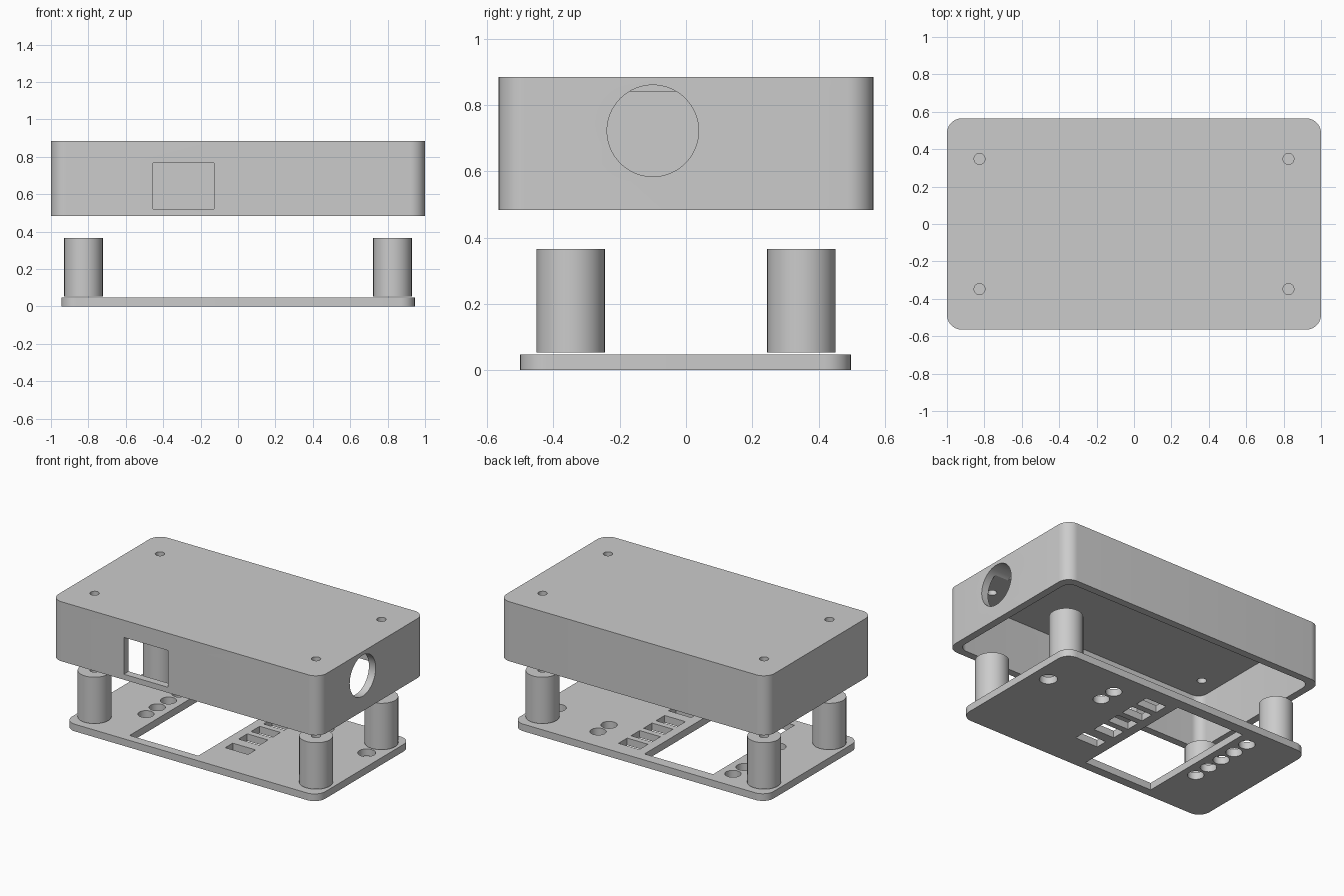
import bpy, bmesh, math
from mathutils import Matrix

if "Cube" in bpy.data.objects:
    bpy.data.objects.remove(bpy.data.objects["Cube"])

grey = bpy.data.materials.new("grey plastic")
grey.diffuse_color = (0.6, 0.6, 0.6, 1)
grey.use_nodes = True
grey.node_tree.nodes["Principled BSDF"].inputs["Base Color"].default_value = grey.diffuse_color


def prism(bm, points, z0, z1):
    """Extrude a closed outline from z0 to z1."""
    face = bm.faces.new([bm.verts.new((x, y, z0)) for x, y in points])
    top = bmesh.ops.extrude_face_region(bm, geom=[face])["geom"]
    bmesh.ops.translate(bm, vec=(0, 0, z1 - z0),
                        verts=[v for v in top if isinstance(v, bmesh.types.BMVert)])
    bmesh.ops.recalc_face_normals(bm, faces=bm.faces)


def rounded(x0, x1, y0, y1, r, n=10):
    """Outline of a rectangle with rounded corners."""
    pts = []
    for k, (cx, cy) in enumerate([(x1 - r, y1 - r), (x0 + r, y1 - r),
                                  (x0 + r, y0 + r), (x1 - r, y0 + r)]):
        for i in range(n + 1):
            a = math.pi / 2 * (k + i / n)
            pts.append((cx + r * math.cos(a), cy + r * math.sin(a)))
    return pts


def circle(x, y, r, n=48):
    return [(x + r * math.cos(2 * math.pi * i / n), y + r * math.sin(2 * math.pi * i / n))
            for i in range(n)]


def rect(x0, x1, y0, y1):
    return [(x0, y0), (x1, y0), (x1, y1), (x0, y1)]


def make(name, bm):
    mesh = bpy.data.meshes.new(name)
    bm.to_mesh(mesh)
    bm.free()
    obj = bpy.data.objects.new(name, mesh)
    bpy.context.collection.objects.link(obj)
    mesh.materials.append(grey)
    return obj


def cut(obj, cutter_bm):
    """Subtract the cutter shapes, apply the result and discard the cutter."""
    cutter = make("cutter", cutter_bm)
    cutter.hide_render = True
    mod = obj.modifiers.new("cut", "BOOLEAN")
    mod.operation, mod.solver, mod.object = "DIFFERENCE", "EXACT", cutter
    bpy.context.view_layer.objects.active = obj
    bpy.ops.object.modifier_apply(modifier=mod.name)
    bpy.data.objects.remove(cutter)


def smooth(obj):
    bpy.ops.object.select_all(action="DESELECT")
    obj.select_set(True)
    bpy.context.view_layer.objects.active = obj
    bpy.ops.object.shade_smooth_by_angle(angle=math.radians(30))


corners = [(sx * 0.826, sy * 0.348) for sx in (-1, 1) for sy in (-1, 1)]

# Face plate with display window, key slots and button holes
bm = bmesh.new()
prism(bm, rounded(-0.945, 0.945, -0.5, 0.497, 0.08), 0, 0.048)
plate = make("face_plate", bm)
bm = bmesh.new()
prism(bm, rect(-0.5, 0.012, -0.44, 0.425), -0.1, 0.2)
prism(bm, rect(0.08, 0.25, -0.25, -0.17), -0.1, 0.2)
for i in range(4):
    y = -0.055 + i * 0.133
    prism(bm, rect(0.075, 0.23, y - 0.046, y + 0.046), -0.1, 0.2)
for i in range(5):
    prism(bm, circle(-0.595, -0.13 + i * 0.12, 0.05), -0.1, 0.2)
for x, y, r in [(0.43, 0.205, 0.05), (0.43, 0.322, 0.05), (0.83, 0.185, 0.055)]:
    prism(bm, circle(x, y, r), -0.1, 0.2)
cut(plate, bm)
smooth(plate)

# Four hollow standoffs
for i, (x, y) in enumerate(corners):
    bm = bmesh.new()
    prism(bm, circle(x, y, 0.103, 64), 0.053, 0.366)
    post = make(f"standoff_{i + 1}", bm)
    bm = bmesh.new()
    prism(bm, circle(x, y, 0.029), 0, 0.5)
    cut(post, bm)
    smooth(post)

# Open-bottomed housing
bm = bmesh.new()
prism(bm, rounded(-1, 1, -0.565, 0.565, 0.08), 0.483, 0.884)
housing = make("housing", bm)
bm = bmesh.new()
prism(bm, rounded(-0.95, 0.95, -0.515, 0.515, 0.06), 0.3, 0.84)
cut(housing, bm)

# Screw holes in the roof, front port and round side port
bm = bmesh.new()
for x, y in corners:
    prism(bm, circle(x, y, 0.029), 0.8, 1)
cut(housing, bm)
bm = bmesh.new()
prism(bm, rect(-0.455, -0.128, -0.7, -0.45), 0.52, 0.768)
cut(housing, bm)
bm = bmesh.new()
prism(bm, circle(0, 0, 0.138, 64), -0.15, 0.15)
bm.transform(Matrix.Translation((1, -0.1, 0.722)) @ Matrix.Rotation(math.pi / 2, 4, "Y"))
cut(housing, bm)
smooth(housing)
